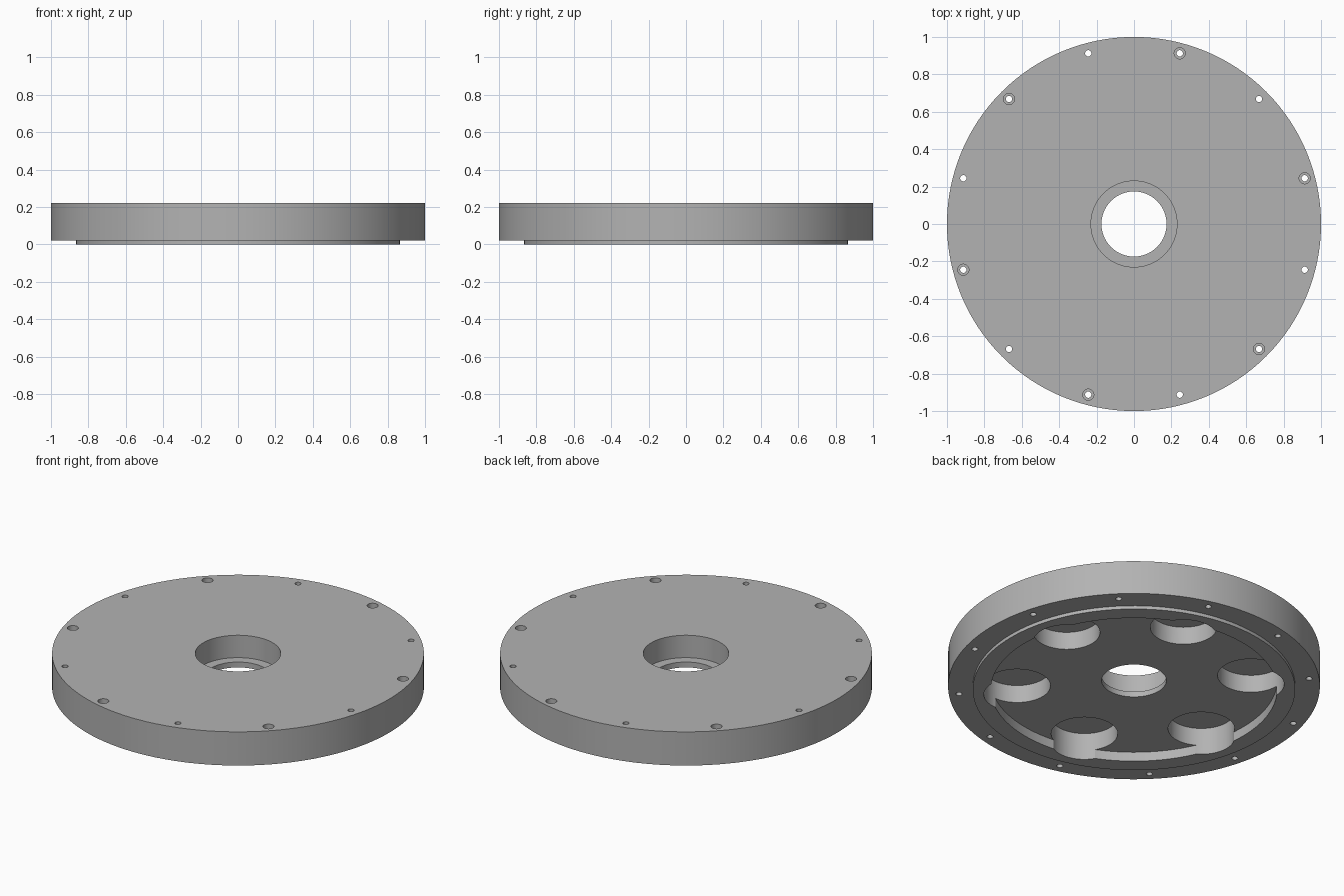
import bpy
import bmesh
from math import cos, sin, pi, radians

default = bpy.data.objects.get("Cube")
if default:
    bpy.data.objects.remove(default, do_unlink=True)

# Material
metal = bpy.data.materials.new("machined grey")
metal.use_nodes = True
grey = (0.45, 0.45, 0.45, 1)
metal.diffuse_color = grey
metal.node_tree.nodes["Principled BSDF"].inputs["Base Color"].default_value = grey


def lathe(bm, profile, segments, center=(0, 0), ring=False):
    """Revolve (radius, z) points; a ring closes on itself, otherwise ends are capped."""
    rows = []
    for r, z in profile:
        rows.append([bm.verts.new((center[0] + r * cos(2 * pi * i / segments),
                                   center[1] + r * sin(2 * pi * i / segments), z))
                     for i in range(segments)])
    pairs = list(zip(rows, rows[1:]))
    if ring:
        pairs.append((rows[-1], rows[0]))
    else:
        bm.faces.new(rows[0][::-1])
        bm.faces.new(rows[-1])
    for a, b in pairs:
        for i in range(segments):
            j = (i + 1) % segments
            bm.faces.new((a[i], a[j], b[j], b[i]))


def make_object(name, bm):
    bmesh.ops.recalc_face_normals(bm, faces=bm.faces)
    mesh = bpy.data.meshes.new(name)
    bm.to_mesh(mesh)
    bm.free()
    mesh.materials.append(metal)
    obj = bpy.data.objects.new(name, mesh)
    bpy.context.collection.objects.link(obj)
    return obj


# Heights
TOP, FLANGE, FLOOR, SEAT, POCKET = 0.22, 0.02, 0.055, 0.087, 0.16

# Turned plate: stepped centre bore, flat top, locating ring and underside recess
bm = bmesh.new()
lathe(bm, [(0.174, FLOOR), (0.174, SEAT), (0.23, SEAT), (0.23, TOP),
           (1, TOP), (1, FLANGE), (0.867, FLANGE), (0.867, 0),
           (0.77, 0), (0.77, FLOOR)], 128, ring=True)
plate = make_object("flange_plate", bm)

# Cutters: six underside pockets, six counterbored and six plain bolt holes
bm = bmesh.new()
for k in range(6):
    a = radians(15 + 60 * k)
    b = a + radians(30)
    lathe(bm, [(0.179, -0.05), (0.179, POCKET)], 64, (0.631 * cos(a), 0.631 * sin(a)))
    lathe(bm, [(0.017, -0.05), (0.017, 0.12), (0.03, 0.12), (0.03, 0.3)], 24,
          (0.945 * cos(a), 0.945 * sin(a)))
    lathe(bm, [(0.017, -0.05), (0.017, 0.3)], 24, (0.945 * cos(b), 0.945 * sin(b)))
cutter = make_object("hole_cutter", bm)
cutter.hide_render = True

# Cut the holes and bake the result
cut = plate.modifiers.new("holes", "BOOLEAN")
cut.operation = "DIFFERENCE"
cut.solver = "EXACT"
cut.object = cutter
bpy.ops.object.select_all(action="DESELECT")
bpy.context.view_layer.objects.active = plate
plate.select_set(True)
bpy.ops.object.modifier_apply(modifier=cut.name)
bpy.data.objects.remove(cutter, do_unlink=True)

bpy.ops.object.shade_smooth_by_angle(angle=radians(30))
